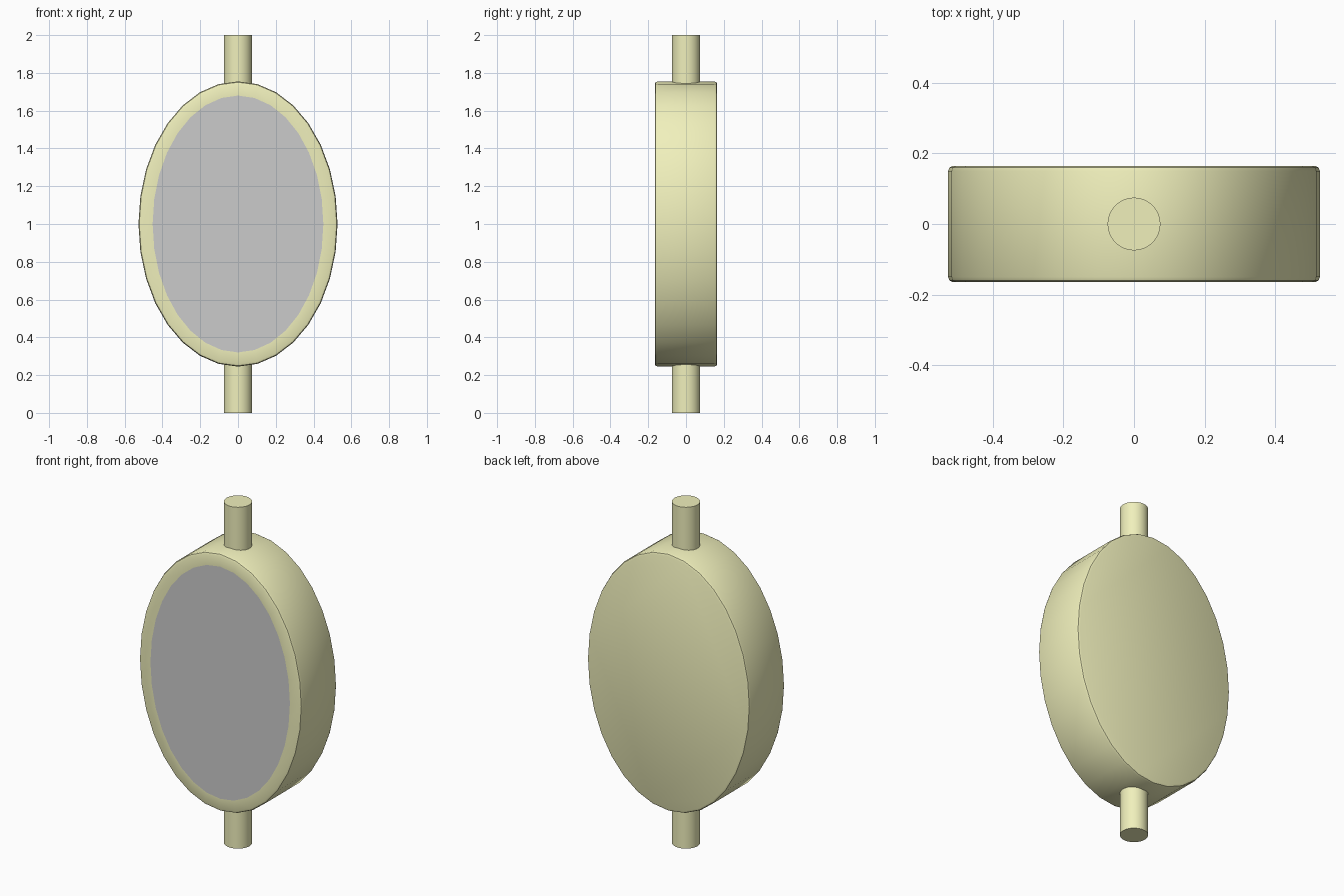
import bpy, bmesh
from math import cos, sin, tau, radians

if "Cube" in bpy.data.objects:
    bpy.data.objects.remove(bpy.data.objects["Cube"])

RX, RZ, DEPTH, CZ, SIDES = 0.527, 0.755, 0.165, 1.0, 32

yellow = bpy.data.materials.new("yellow_casing")
yellow.diffuse_color = (0.87, 0.87, 0.5, 1)
yellow.use_nodes = True
yellow.node_tree.nodes["Principled BSDF"].inputs["Base Color"].default_value = yellow.diffuse_color


def ring(bm, rx, rz, y):
    return [bm.verts.new((rx * cos(tau * i / SIDES), y, CZ + rz * sin(tau * i / SIDES)))
            for i in range(SIDES)]


def finish(name, bm, mat=None):
    bmesh.ops.recalc_face_normals(bm, faces=bm.faces)
    mesh = bpy.data.meshes.new(name)
    bm.to_mesh(mesh)
    bm.free()
    ob = bpy.data.objects.new(name, mesh)
    bpy.context.collection.objects.link(ob)
    if mat:
        mesh.materials.append(mat)
    bpy.context.view_layer.objects.active = ob
    ob.select_set(True)
    bpy.ops.object.shade_smooth_by_angle(angle=radians(35))
    ob.select_set(False)
    return ob


# Oval casing: lofted rings from the opening, over the rounded rims, to the back
INSET = 0.075
bm = bmesh.new()
profile = [(INSET, -DEPTH), (0.015, -DEPTH), (0.0044, -DEPTH + 0.0044), (0, -DEPTH + 0.015),
           (0, DEPTH - 0.015), (0.0044, DEPTH - 0.0044), (0.015, DEPTH)]
rings = [ring(bm, RX - d, RZ - d, y) for d, y in profile]
for a, b in zip(rings, rings[1:]):
    for i in range(SIDES):
        j = (i + 1) % SIDES
        bm.faces.new((a[i], a[j], b[j], b[i]))
bm.faces.new(rings[-1])
finish("casing", bm, yellow)

# Flush grey front panel filling the opening
bm = bmesh.new()
face = bm.faces.new(ring(bm, RX - INSET, RZ - INSET, -DEPTH))
panel = finish("front_panel", bm)
if panel.data.polygons[0].normal.y > 0:
    panel.data.flip_normals()

# Round mounting posts above and below
for name, z0, z1 in (("lower_post", 0, 0.26), ("upper_post", 1.74, 2)):
    bm = bmesh.new()
    bmesh.ops.create_cone(bm, cap_ends=True, segments=32, radius1=0.075, radius2=0.075,
                          depth=z1 - z0)
    bmesh.ops.translate(bm, vec=(0, 0, (z0 + z1) / 2), verts=bm.verts)
    finish(name, bm, yellow)
